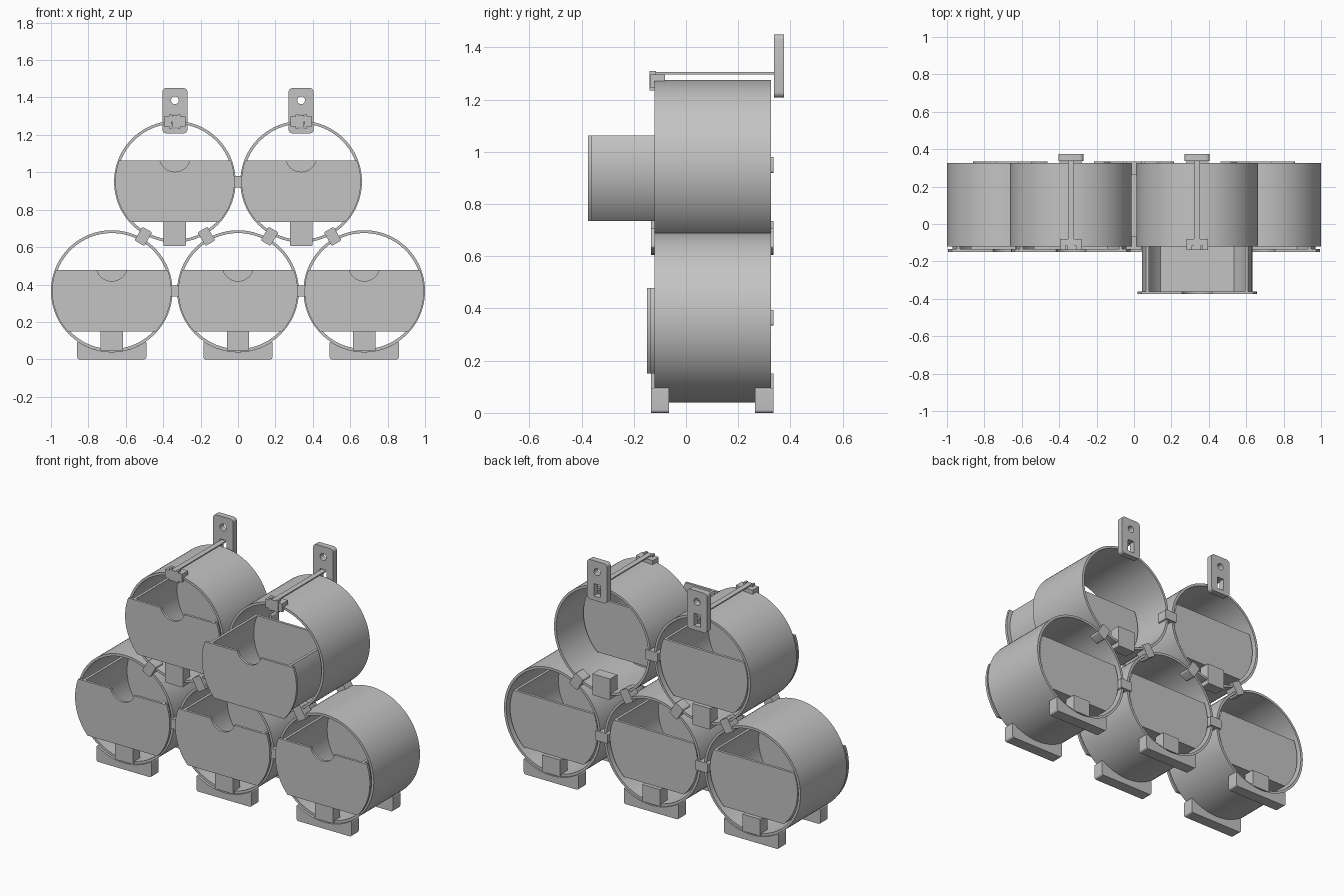
import bpy, bmesh, math
from mathutils import Vector, Matrix
from mathutils.geometry import tessellate_polygon

cube = bpy.data.objects.get("Cube")
if cube:
    bpy.data.objects.remove(cube)

grey = bpy.data.materials.new("light_grey_plastic")
grey.use_nodes = True
grey.diffuse_color = (0.55, 0.55, 0.55, 1)
grey.node_tree.nodes["Principled BSDF"].inputs["Base Color"].default_value = grey.diffuse_color

R, WALL = 0.325, 0.015           # ring radius and wall
FRONT, BACK = -0.12, 0.325       # ring ends
LOW, HIGH = -0.215, 0.113        # drawer bottom and top, from the ring centre
PITCH = 0.675


def prism(name, loops, y0, y1, at=(0, 0), turn=0):
    """Extrude an outline (first loop) with holes (other loops) along y."""
    flat = [p for loop in loops for p in loop]
    bm = bmesh.new()
    a = [bm.verts.new((x, y0, z)) for x, z in flat]
    b = [bm.verts.new((x, y1, z)) for x, z in flat]
    for tri in tessellate_polygon([[Vector((x, z, 0)) for x, z in l] for l in loops]):
        bm.faces.new([a[i] for i in tri])
        bm.faces.new([b[i] for i in reversed(tri)])
    start = 0
    for loop in loops:
        n = len(loop)
        for i in range(n):
            p, q = start + i, start + (i + 1) % n
            bm.faces.new((a[p], a[q], b[q], b[p]))
        start += n
    bmesh.ops.recalc_face_normals(bm, faces=bm.faces[:])
    for f in bm.faces:
        f.smooth = True
    for e in bm.edges:
        e.smooth = e.calc_face_angle(math.pi) < math.radians(30)
    bm.transform(Matrix.Translation((at[0], 0, at[1])) @ Matrix.Rotation(-turn, 4, 'Y'))
    mesh = bpy.data.meshes.new(name)
    bm.to_mesh(mesh)
    bm.free()
    mesh.materials.append(grey)
    obj = bpy.data.objects.new(name, mesh)
    bpy.context.collection.objects.link(obj)
    return obj


def arc(r, a0, a1, n=24, cx=0, cz=0):
    return [(cx + r * math.cos(a0 + (a1 - a0) * i / n),
             cz + r * math.sin(a0 + (a1 - a0) * i / n)) for i in range(n + 1)]


def circle(r, n=96, cx=0, cz=0):
    return arc(r, 0, math.tau, n, cx, cz)[:-1]


def rect(x0, x1, z0, z1, r=0.0):
    if not r:
        return [(x0, z0), (x1, z0), (x1, z1), (x0, z1)]
    pts = []
    corners = [(x1 - r, z1 - r), (x0 + r, z1 - r), (x0 + r, z0 + r), (x1 - r, z0 + r)]
    for i, (cx, cz) in enumerate(corners):
        pts += arc(r, i * math.pi / 2, (i + 1) * math.pi / 2, 5, cx, cz)
    return pts


def cut_disc(r, low, high):
    """Disc outline trimmed flat at the bottom and top, left top to right top."""
    a, b = math.asin(low / r), math.asin(high / r)
    return arc(r, math.pi - b, math.pi - a) + arc(r, a, b)


def drawer(x, z, pull):
    # face plate with finger notch
    nr, nz = 0.083, HIGH + 0.023
    t = math.asin((HIGH - nz) / nr)
    notch = arc(nr, t, -math.pi - t, 20, 0, nz)
    prism("drawer_face", [cut_disc(0.319, LOW, HIGH) + notch], -0.15 - pull, -0.135 - pull, (x, z))
    # trough with curved sides and flat floor
    outer = cut_disc(0.295, LOW, HIGH)
    inner = cut_disc(0.28, LOW + 0.015, HIGH)
    prism("drawer_trough", [outer + inner[::-1]], -0.135 - pull, 0.31 - pull, (x, z))
    prism("drawer_back", [cut_disc(0.294, LOW, HIGH)], 0.295 - pull, 0.311 - pull, (x, z))


def ends():
    """Outer face, flange and inner depth of the clips at both ring ends."""
    yield "front", FRONT - 0.015, FRONT + 0.055
    yield "back", BACK - 0.06, BACK + 0.01


def bottom_clip(x, z, foot):
    for side, y0, y1 in ends():
        prism(side + "_stop_tab", [rect(-0.06, 0.06, -0.318, LOW)], y0, y1, (x, z))
        if foot:
            top = arc(R, math.radians(-56), math.radians(-124), 24)
            base = rect(-0.185, 0.185, -z, -z + 0.09, 0.012)
            base = [p for p in base if p[1] < -z + 0.02]
            outline = [(-0.185, -z + 0.09)] + base + [(0.185, -z + 0.09)]
            prism(side + "_foot", [outline + top], y0, y1, (x, z))
        else:
            prism(side + "_stop_lip", [rect(-0.06, 0.06, -0.344, -0.31, 0.006)], y0, y1, (x, z))


def hanger(x):
    # wall plate with screw hole and strap slot
    outline = rect(-0.067, 0.067, 1.208, 1.45, 0.02)
    prism("hanger_plate", [outline, circle(0.021, 24, 0, 1.385),
                           rect(-0.022, 0.022, 1.235, 1.31)], 0.338, 0.375, (x, 0))
    # strap over the ring with a hook on the front rim
    prism("hanger_strap", [rect(-0.016, 0.016, 1.297, 1.305)], -0.14, 0.345, (x, 0))
    prism("hook_drop", [rect(-0.016, 0.016, 1.24, 1.3)], -0.14, -0.128, (x, 0))
    prism("hook_saddle", [rect(-0.057, 0.057, 1.272, 1.297)], -0.138, -0.08, (x, 0))
    for s in (-1, 1):
        prism("hook_jaw", [rect(s * 0.037 - 0.02, s * 0.037 + 0.02, 1.246, 1.29)],
              -0.138, -0.12, (x, 0))
        prism("hook_guide", [rect(s * 0.024 - 0.007, s * 0.024 + 0.007, 1.235, 1.31)],
              -0.14, -0.115, (x, 0))


# rings with their drawers, clips, feet and hangers
lower_z = 0.365
upper_z = lower_z + PITCH * math.sin(math.pi / 3)
lower = [(-PITCH, lower_z), (0, lower_z), (PITCH, lower_z)]
upper = [(-PITCH / 2, upper_z), (PITCH / 2, upper_z)]
for c in lower + upper:
    prism("ring", [circle(R), circle(R - WALL)], FRONT, BACK, c)
    drawer(*c, 0.225 if c == upper[1] else 0)
    bottom_clip(*c, c in lower)
for c in upper:
    hanger(c[0])

# connectors between each touching pair of rings
cells = [Vector(c) for c in lower + upper]
for i, p in enumerate(cells):
    for q in cells[i + 1:]:
        d = q - p
        if d.length < PITCH * 1.1:
            for side, y0, y1 in ends():
                prism(side + "_connector", [rect(-0.042, 0.042, -0.03, 0.03, 0.008)],
                      y0, y1, (p + q) / 2, math.atan2(d.y, d.x))
